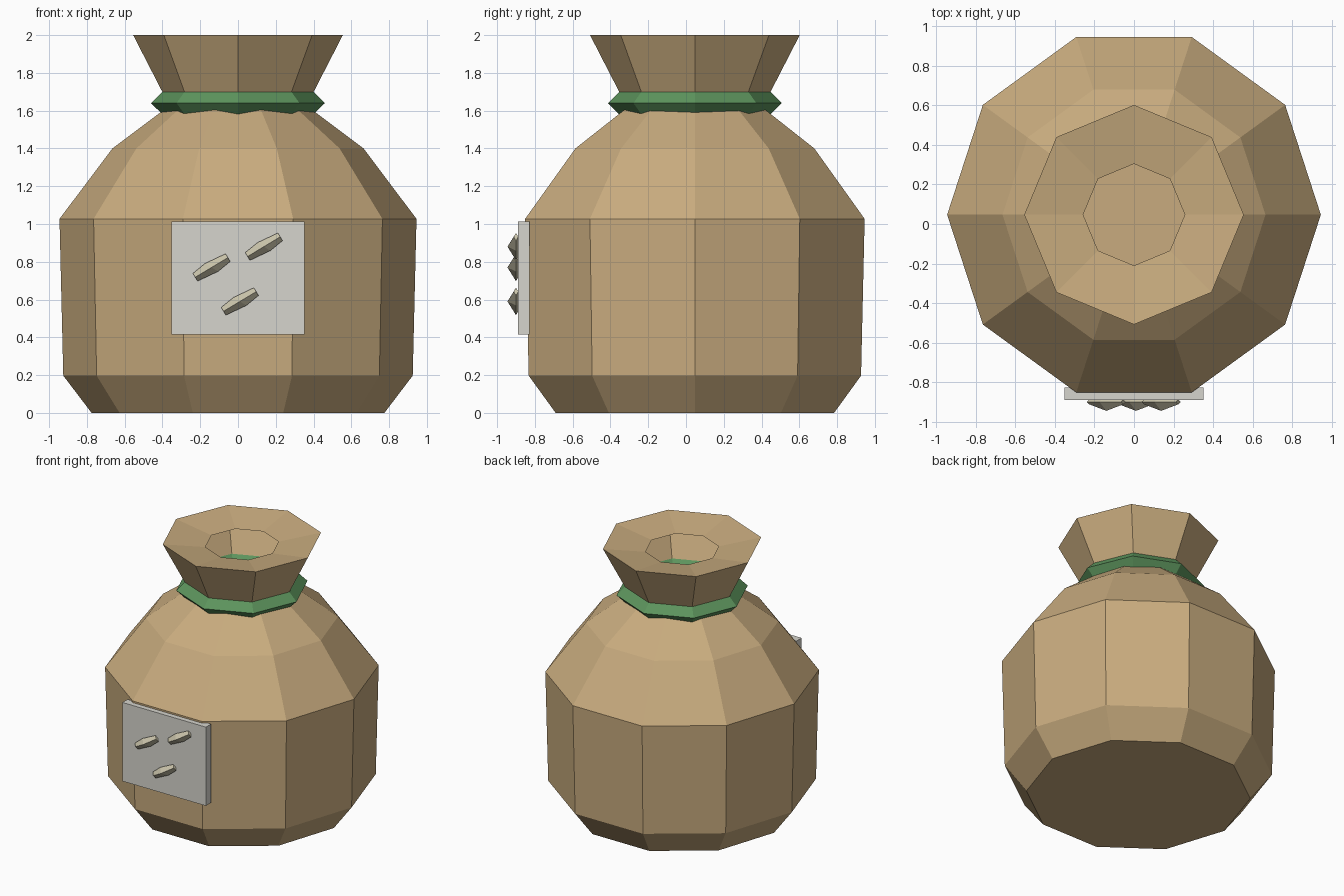
import bpy, bmesh
from math import cos, sin, pi, radians
from mathutils import Matrix

if "Cube" in bpy.data.objects:
    bpy.data.objects.remove(bpy.data.objects["Cube"])

CY = 0.047  # sack axis


def material(name, rgb):
    m = bpy.data.materials.new(name)
    m.diffuse_color = (*rgb, 1)
    m.use_nodes = True
    m.node_tree.nodes["Principled BSDF"].inputs["Base Color"].default_value = m.diffuse_color
    return m


SACK = material("burlap", (0.58, 0.41, 0.21))
GREEN = material("green_cord", (0.11, 0.30, 0.11))
PAPER = material("label_paper", (0.67, 0.66, 0.61))
SEED = material("seed_shell", (0.60, 0.56, 0.41))


def finish(name, bm, mat, recalc=True):
    if recalc:
        bmesh.ops.recalc_face_normals(bm, faces=bm.faces)
    me = bpy.data.meshes.new(name)
    bm.to_mesh(me)
    bm.free()
    me.materials.append(mat)
    ob = bpy.data.objects.new(name, me)
    bpy.context.collection.objects.link(ob)
    return ob


def loft(rings, caps=False, closed=False):
    """Bridge successive rings of points with quads."""
    bm = bmesh.new()
    vs = [[bm.verts.new(p) for p in r] for r in rings]
    pairs = list(zip(vs, vs[1:])) + ([(vs[-1], vs[0])] if closed else [])
    for a, b in pairs:
        n = len(a)
        for i in range(n):
            j = (i + 1) % n
            bm.faces.new((a[i], a[j], b[j], b[i]))
    if caps:
        bm.faces.new(vs[0][::-1])
        bm.faces.new(vs[-1])
    return bm


def lathe(profile, sides, **kw):
    return loft([[(r * cos(2 * pi * i / sides), CY + r * sin(2 * pi * i / sides), z)
                  for i in range(sides)] for r, z in profile], **kw)


# Ten-sided sack body
finish("sack_body", lathe([(0.775, 0), (0.925, 0.197), (0.945, 1.027),
                           (0.665, 1.40), (0.385, 1.61)], 10, caps=True), SACK)

# Eight-sided flared mouth with a shallow dished top and open hole
finish("sack_mouth", lathe([(0.37, 1.64), (0.555, 2.0), (0.257, 1.955)], 8),
       SACK, recalc=False)

# Cord tied around the neck, diamond cross-section
finish("neck_cord", lathe([(0.40, 1.58), (0.46, 1.64), (0.40, 1.70), (0.34, 1.64)],
                          8, closed=True), GREEN)

# Label panel on the front
bm = bmesh.new()
bmesh.ops.create_cube(bm, size=1, matrix=Matrix.Translation((0, -0.859, 0.714))
                      @ Matrix.Diagonal((0.704, 0.062, 0.60, 1)))
finish("label", bm, PAPER)

# Three faceted seeds on the label: barrel with diamond cross-sections
for k, (x, z) in enumerate([(-0.14, 0.77), (0.137, 0.88), (0.01, 0.59)]):
    rings = [[(s, -d, 0), (s + t, 0, w), (s, d, 0), (s - t, 0, -w)]
             for s, d, w, t in [(-0.101, 0.012, 0.024, 0),
                                (0, 0.045, 0.036, -0.018),
                                (0.101, 0.012, 0.024, 0)]]
    bm = loft(rings, caps=True)
    bm.transform(Matrix.Translation((x, -0.90, z)) @ Matrix.Rotation(radians(-31), 4, 'Y'))
    finish(f"seed_{k + 1}", bm, SEED)
